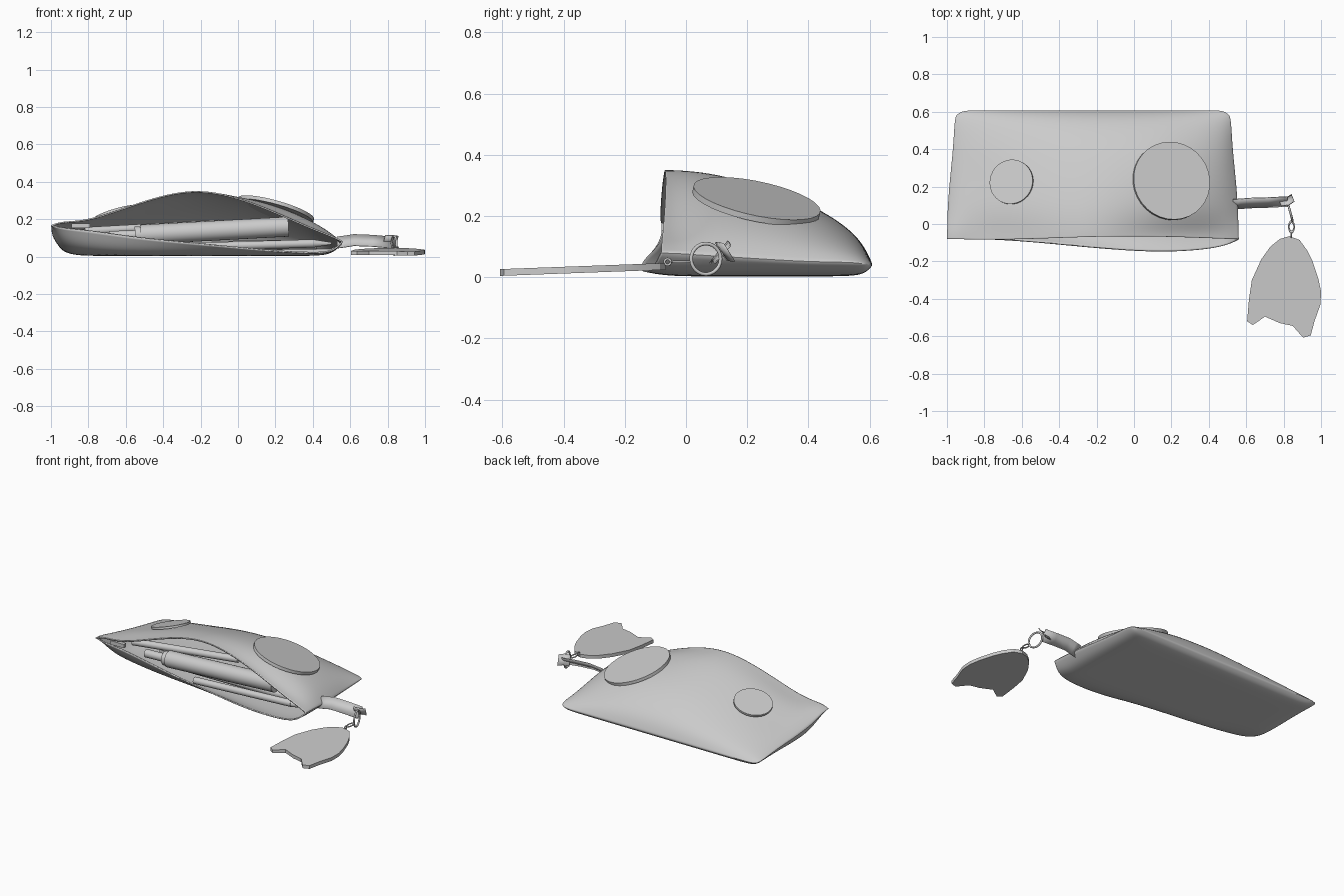
import bpy, bmesh, math
from mathutils import Vector

cube = bpy.data.objects.get("Cube")
if cube:
    bpy.data.objects.remove(cube, do_unlink=True)

grey = bpy.data.materials.new("plain_grey")
grey.use_nodes = True
grey.diffuse_color = (0.6, 0.6, 0.6, 1)
grey.node_tree.nodes["Principled BSDF"].inputs["Base Color"].default_value = (0.6, 0.6, 0.6, 1)


def finish(name, bm, smooth=40):
    bmesh.ops.recalc_face_normals(bm, faces=bm.faces)
    mesh = bpy.data.meshes.new(name)
    bm.to_mesh(mesh)
    bm.free()
    mesh.materials.append(grey)
    ob = bpy.data.objects.new(name, mesh)
    bpy.context.collection.objects.link(ob)
    bpy.ops.object.select_all(action='DESELECT')
    ob.select_set(True)
    bpy.context.view_layer.objects.active = ob
    if smooth:
        bpy.ops.object.shade_smooth_by_angle(angle=math.radians(smooth))
    return ob


def rod(name, a, b, r1, r2=None, sides=24):
    """Cylinder or cone between two points."""
    a, b = Vector(a), Vector(b)
    bm = bmesh.new()
    bmesh.ops.create_cone(bm, cap_ends=True, segments=sides, radius1=r1,
                          radius2=r1 if r2 is None else r2, depth=(b - a).length)
    ob = finish(name, bm)
    ob.location = (a + b) / 2
    ob.rotation_euler = (b - a).to_track_quat('Z', 'Y').to_euler()
    return ob


def disc(name, centre, normal, radius, thick):
    n = Vector(normal).normalized()
    c = Vector(centre)
    return rod(name, c - n * thick / 2, c + n * thick / 2, radius, sides=32)


def ring(name, centre, radius, thick, turn, stretch=1):
    bpy.ops.mesh.primitive_torus_add(location=centre, rotation=turn, major_radius=radius,
                                     minor_radius=thick, major_segments=24, minor_segments=8)
    ob = bpy.context.object
    ob.name = name
    ob.scale.x = stretch
    ob.data.materials.append(grey)
    bpy.ops.object.shade_smooth_by_angle(angle=math.radians(60))


def ribbon(name, path, across, width, thick):
    """Flat strap following a path."""
    bm = bmesh.new()
    side = Vector(across).normalized() * width / 2
    rows = [[bm.verts.new(Vector(p) + side * s) for s in (-1, 1)] for p in path]
    for r, q in zip(rows, rows[1:]):
        bm.faces.new((r[0], r[1], q[1], q[0]))
    ob = finish(name, bm)
    m = ob.modifiers.new("thickness", 'SOLIDIFY')
    m.thickness, m.offset = thick, 0


# Pouch: upper and lower sheets sharing a seam at both ends and the back
xs = (-1.0, -.95, -.8, -.55, -.25, 0, .2, .4, .51, .56)
ys = (-.08, -.03, .08, .24, .4, .53, .585, .61)
lip = (.165, .19, .19, .285, .372, .32, .24, .15, .11, .08)
top = (lip, lip,
       (.13, .17, .2, .285, .355, .33, .285, .2, .13, .07),
       (.10, .135, .17, .245, .305, .3, .27, .19, .12, .06),
       (.08, .105, .145, .195, .245, .245, .225, .16, .1, .05),
       (.06, .08, .105, .14, .165, .165, .15, .115, .08, .05),
       (.05, .06, .075, .09, .1, .1, .095, .08, .06, .045),
       (.04,) * 10)
low_lip = (.165, .15, .14, .10, .07, .045, .025, .015, .02, .08)
low_y = (0, 0, 0, -.015, -.045, -.065, -.07, -.055, -.03, 0)
lip_y = (0, 0, -.005, 0, .012, .015, .012, .005, 0, 0)
end_x = (-.005, -.005, -.01, -.005, .005, .005, .01, .03)

bm = bmesh.new()
crease = bm.edges.layers.float.new("crease_edge")
nx, ny = len(xs), len(ys)


def point(i, j, z, dy=0):
    taper = 1 - .045 * (ys[j] + .08) / .69
    x, y = -.22 + (xs[i] + .22) * taper, ys[j] + dy
    if i in (0, nx - 1):
        x += end_x[j] if i == 0 else -end_x[j]
        y -= .02 if j == ny - 1 else 0
    return bm.verts.new((x, y, z))


def floor_height(i, j):
    """Underside: nearly flat, lifted at the closed front corner."""
    if j == 1 and i in (1, 2):
        return .075 if i == 1 else .03
    return .01 if i in (1, nx - 2) or j == ny - 2 else .003


upper = [[point(i, j, top[j][i], lip_y[i] if j == 0 else 0) for i in range(nx)]
         for j in range(ny)]
lower = []
for j in range(ny):
    row = []
    for i in range(nx):
        if i in (0, nx - 1) or j == ny - 1:
            row.append(upper[j][i])
        elif j == 0:
            row.append(point(i, j, low_lip[i], low_y[i]))
        else:
            row.append(point(i, j, floor_height(i, j), low_y[i] * .6 if j == 1 else 0))
    lower.append(row)
for sheet in (upper, lower):
    for j in range(ny - 1):
        for i in range(nx - 1):
            bm.faces.new((sheet[j][i], sheet[j][i + 1], sheet[j + 1][i + 1], sheet[j + 1][i]))
seam = set([r[0] for r in upper] + [r[-1] for r in upper] + upper[-1])
for e in bm.edges:
    if e.verts[0] in seam and e.verts[1] in seam:
        e[crease] = .45
pouch = finish("pouch", bm, 80)
sub = pouch.modifiers.new("soften", 'SUBSURF')
sub.levels = sub.render_levels = 3
shell = pouch.modifiers.new("cloth", 'SOLIDIFY')
shell.thickness, shell.offset = .008, -1

# Zip slider at the closed end of the opening
bm = bmesh.new()
bmesh.ops.create_cube(bm, size=1)
slider = finish("zip_slider", bm, 0)
slider.scale, slider.location = (.1, .025, .025), (-.84, -.068, .165)

# Pens inside
rod("marker_barrel", (-.52, .015, .117), (.27, .015, .16), .053)
rod("marker_collar", (-.55, .015, .115), (-.52, .015, .117), .045)
rod("marker_nib", (-.69, .015, .11), (-.55, .015, .115), .026)
rod("pen_front", (-.3, -.03, .05), (.4, .0, .07), .022)
rod("pen_front_tip", (.4, .0, .07), (.5, .01, .07), .022, .006)
rod("pen_middle", (-.6, .09, .05), (.42, .08, .065), .026)
rod("pen_back", (-.82, .06, .135), (-.1, .15, .175), .022)
rod("pencil", (-.7, .19, .06), (.36, .17, .06), .022, sides=6)

# Round badges on the top
disc("large_badge", (.2, .23, .248), (.28, .21, 1), .212, .02)
disc("small_badge", (-.655, .225, .23), (-.3, .17, 1), .12, .014)

# Strap, its knot and the ring
ribbon("strap", [(.53, .105, .075), (.57, .108, .08), (.62, .112, .088), (.72, .115, .084),
                 (.82, .12, .075)], (0, .65, .75), .08, .005)
ribbon("strap_fold", [(.78, .115, .085), (.82, .12, .085), (.85, .14, .08)],
       (-.2, .5, -.8), .07, .006)
ring("split_ring", (.835, .065, .06), .05, .006, (0, math.radians(90), math.radians(15)))
ring("chain_link", (.842, -.015, .05), .014, .004, (0, 0, math.radians(90)), 2)
ring("tag_loop", (.84, -.06, .05), .01, .004, (0, math.radians(90), 0))

# Animal-head tag, lying on a slight slope
outline = [(.78, -.08), (.83, -.065), (.885, -.085), (.925, -.14), (.955, -.2), (.985, -.29),
           (1, -.36), (.997, -.43), (.965, -.52), (.945, -.595), (.905, -.608),
           (.875, -.575), (.85, -.545), (.78, -.53), (.7, -.495), (.665, -.52),
           (.635, -.54), (.605, -.52), (.615, -.4), (.63, -.3), (.68, -.19), (.73, -.12)]
bm = bmesh.new()
face = bm.faces.new([bm.verts.new((x, y, .049 + .037 * y)) for x, y in outline])
tag = bmesh.ops.extrude_face_region(bm, geom=[face])
bmesh.ops.translate(bm, vec=(0, 0, -.022),
                    verts=[v for v in tag["geom"] if isinstance(v, bmesh.types.BMVert)])
finish("head_tag", bm, 30)
